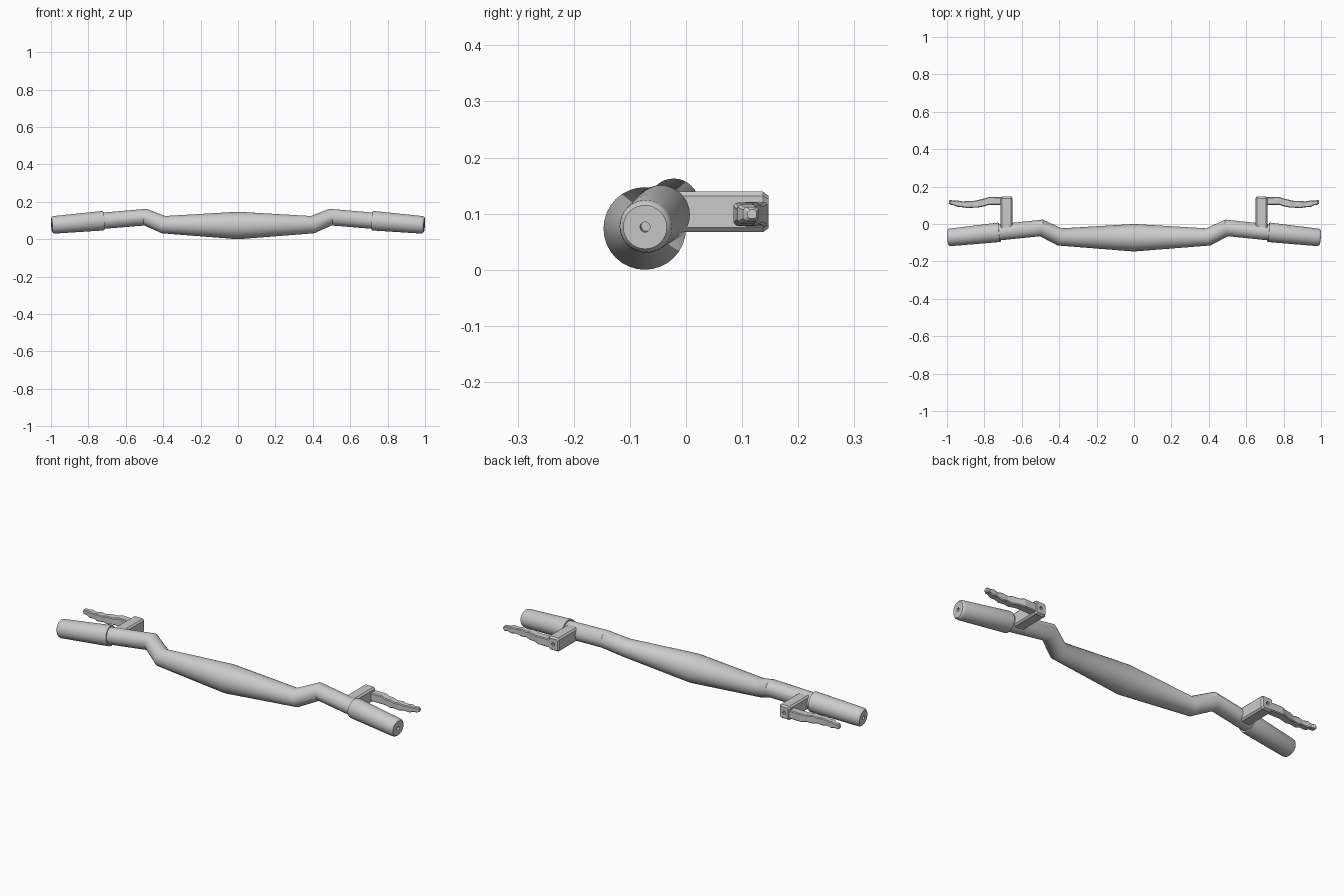
import bpy, bmesh, math
from mathutils import Vector

if "Cube" in bpy.data.objects:
    bpy.data.objects.remove(bpy.data.objects["Cube"])


def loft(name, rings, smooth=False, mirror=True):
    """Skin equal-length rings, cap both ends, optionally mirror across x."""
    bm = bmesh.new()
    loops = [[bm.verts.new(p) for p in ring] for ring in rings]
    n = len(loops[0])
    for a, b in zip(loops, loops[1:]):
        for i in range(n):
            j = (i + 1) % n
            bm.faces.new((a[i], a[j], b[j], b[i]))
    bm.faces.new(loops[0])
    bm.faces.new(loops[-1])
    bmesh.ops.recalc_face_normals(bm, faces=bm.faces)
    mesh = bpy.data.meshes.new(name)
    bm.to_mesh(mesh)
    bm.free()
    obj = bpy.data.objects.new(name, mesh)
    bpy.context.collection.objects.link(obj)
    if mirror:
        obj.modifiers.new("mirror", 'MIRROR').use_axis = (True, False, False)
    if smooth:
        bpy.ops.object.select_all(action='DESELECT')
        obj.select_set(True)
        bpy.context.view_layer.objects.active = obj
        bpy.ops.object.shade_smooth_by_angle(angle=math.radians(35))
    return obj


def circle(center, tangent, r, n=32):
    t = tangent.normalized()
    u = t.cross(Vector((0, 0, 1))).normalized()
    v = u.cross(t)
    return [center + r * (math.cos(k) * u + math.sin(k) * v)
            for k in (2 * math.pi * i / n for i in range(n))]


def chamfer_rect(w, h, c):
    return [(w, h - c), (w - c, h), (c - w, h), (-w, h - c),
            (-w, c - h), (c - w, -h), (w - c, -h), (w, c - h)]


BEND = Vector((0.495, -0.021, 0.118))
TIP = Vector((0.996, -0.073, 0.076))
AXIS = (TIP - BEND).normalized()

# Swept bar: thick middle, kinked shoulders, straight outer arms
half = [(Vector((0.398, -0.069, 0.078)), 0.047), (BEND, 0.045),
        (TIP - AXIS * 0.02, 0.043)]
flip = Vector((-1, 1, 1))
path = [(p * flip, r) for p, r in reversed(half)]
path += [(Vector((0, -0.0735, 0.0735)), 0.0735)] + half
rings = []
for i, (p, r) in enumerate(path):
    before = (p - path[i - 1][0]).normalized() if i else Vector()
    after = (path[i + 1][0] - p).normalized() if i < len(path) - 1 else Vector()
    rings.append(circle(p, before + after, r))
loft("handle_bar", rings, smooth=True, mirror=False)

# Tapered grips with rounded rims and a small end hole
profile = [(0.28, 0.042), (0.28, 0.051), (0.274, 0.052), (0.014, 0.047),
           (0.006, 0.045), (0, 0.039), (0, 0.009), (0.03, 0.009)]
loft("grip", [circle(TIP - AXIS * d, AXIS, r) for d, r in profile], smooth=True)

# Lever brackets: chamfered blocks with a cable hole in the outer end
sections = [(-0.035, 0.032, 0.036, 0.008), (0.137, 0.032, 0.036, 0.008),
            (0.147, 0.025, 0.029, 0.006), (0.147, 0.008, 0.008, 0.004),
            (0.125, 0.008, 0.008, 0.004)]
loft("lever_bracket", [[(0.681 + a, y, 0.103 + b) for a, b in chamfer_rect(w, h, c)]
                       for y, w, h, c in sections])

# Brake levers: curved, ridged blades (x, y, half depth, half height)
blade = [(0.69, 0.122, 0.021, 0.022), (0.775, 0.124, 0.021, 0.022),
         (0.80, 0.116, 0.021, 0.018), (0.835, 0.108, 0.020, 0.021),
         (0.86, 0.105, 0.018, 0.016), (0.89, 0.104, 0.019, 0.020),
         (0.915, 0.105, 0.016, 0.014), (0.945, 0.109, 0.017, 0.017),
         (0.965, 0.113, 0.012, 0.012), (0.982, 0.116, 0.013, 0.013),
         (0.99, 0.118, 0.008, 0.008)]
loft("brake_lever", [[(x, y + a, 0.099 + b) for a, b in chamfer_rect(d, h, 0.004)]
                     for x, y, d, h in blade])
